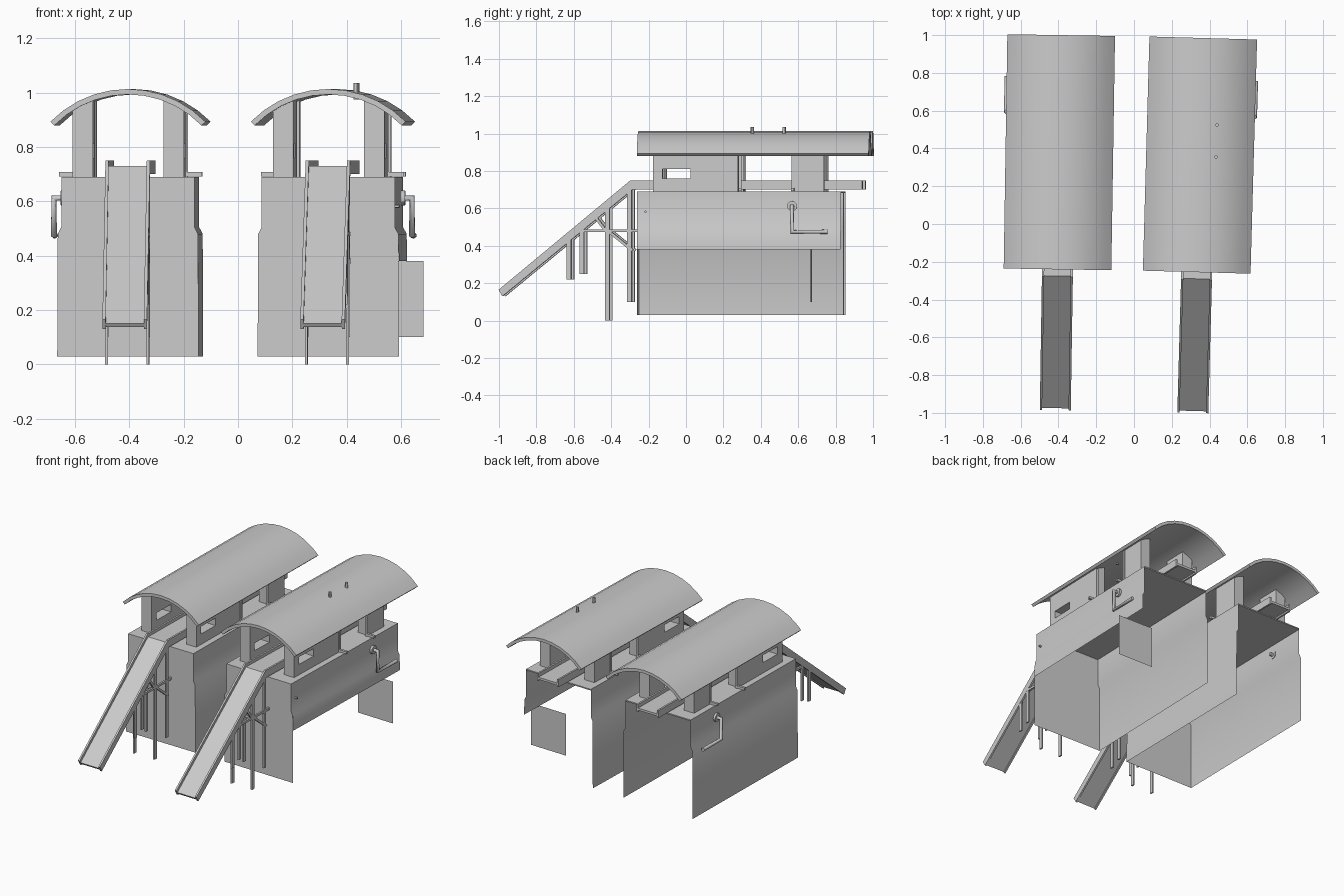
import bpy, bmesh, math
from mathutils import Matrix, Vector

if "Cube" in bpy.data.objects:
    bpy.data.objects.remove(bpy.data.objects["Cube"])


def mesh(name, M, verts, faces, solid=True):
    me = bpy.data.meshes.new(name)
    me.from_pydata([M @ Vector(v) for v in verts], [], faces)
    if solid:
        bm = bmesh.new()
        bm.from_mesh(me)
        bmesh.ops.recalc_face_normals(bm, faces=bm.faces)
        bm.to_mesh(me)
        bm.free()
    ob = bpy.data.objects.new(name, me)
    bpy.context.collection.objects.link(ob)
    return ob


def prism(name, M, pts, a, b, axis):
    """Extrude a profile along x (points are y,z) or along y (points are x,z)."""
    put = (lambda p, t: (t, p[0], p[1])) if axis == 'x' else (lambda p, t: (p[0], t, p[1]))
    n = len(pts)
    verts = [put(p, t) for t in (a, b) for p in pts]
    faces = [tuple(range(n)), tuple(range(2 * n - 1, n - 1, -1))]
    faces += [(i, (i + 1) % n, n + (i + 1) % n, n + i) for i in range(n)]
    return mesh(name, M, verts, faces)


def box(name, M, x0, x1, y0, y1, z0, z1):
    return prism(name, M, [(x0, z0), (x1, z0), (x1, z1), (x0, z1)], y0, y1, 'y')


def smooth(ob):
    bpy.ops.object.select_all(action='DESELECT')
    bpy.context.view_layer.objects.active = ob
    ob.select_set(True)
    bpy.ops.object.shade_smooth_by_angle(angle=math.radians(30))


def cylinder(name, M, loc, r, depth, axis='Z'):
    me = bpy.data.meshes.new(name)
    rot = Matrix.Rotation(math.pi / 2, 4, 'Y') if axis == 'X' else Matrix()
    bm = bmesh.new()
    bmesh.ops.create_cone(bm, cap_ends=True, segments=12, radius1=r, radius2=r,
                          depth=depth, matrix=M @ Matrix.Translation(loc) @ rot)
    bm.to_mesh(me)
    bm.free()
    ob = bpy.data.objects.new(name, me)
    bpy.context.collection.objects.link(ob)
    smooth(ob)


def pipe(name, M, pts, r):
    cu = bpy.data.curves.new(name, 'CURVE')
    cu.dimensions, cu.bevel_depth, cu.bevel_resolution, cu.use_fill_caps = '3D', r, 2, True
    sp = cu.splines.new('POLY')
    sp.points.add(len(pts) - 1)
    for p, c in zip(sp.points, pts):
        p.co = (*(M @ Vector(c)), 1)
    bpy.context.collection.objects.link(bpy.data.objects.new(name, cu))


def bar(name, M, p, q, w, x):
    """Slanted brace between two (y,z) points, square in section."""
    d = Vector((q[0] - p[0], q[1] - p[1])).normalized() * w / 2
    n = (-d.y, d.x)
    pts = [(p[0] + n[0], p[1] + n[1]), (q[0] + n[0], q[1] + n[1]),
           (q[0] - n[0], q[1] - n[1]), (p[0] - n[0], p[1] - n[1])]
    prism(name, M, pts, x - .006, x + .006, 'x')


def side_wall(name, M, s, bottom):
    # thin wall sheet that steps outward halfway down
    prof = [(.245, .69), (.245, .505), (.258, .48), (.26, bottom)]
    verts = [(s * x, y, z) for x, z in prof for y in (0, 1.09)]
    faces = [(2 * i, 2 * i + 1, 2 * i + 3, 2 * i + 2) for i in range(3)]
    if s > 0:
        faces = [f[::-1] for f in faces]
    smooth(mesh(name, M, verts, faces, solid=False))


def house(tag, x, y, angle, pipe_side, right_bottom):
    M = Matrix.Translation((x, y, 0)) @ Matrix.Rotation(math.radians(-angle), 4, 'Z')

    # arched roof
    R, half = .398, math.asin(.285 / .398)
    arc = [(-half + 2 * half * i / 10) for i in range(11)]
    ring = [(R * math.sin(a), 1.013 - R + R * math.cos(a)) for a in arc]
    r2 = R - .02
    ring += [(r2 * math.sin(a), 1.013 - R + r2 * math.cos(a)) for a in reversed(arc)]
    smooth(prism(tag + "_roof", M, ring, 0, 1.24, 'y'))

    # base walls, open at the back and underneath
    out = [(.245, .69), (.245, .505), (.258, .48), (.26, .03)]
    front = [(-a, 0, z) for a, z in out] + [(a, 0, z) for a, z in reversed(out)]
    mesh(tag + "_front_wall", M, front, [tuple(range(8))], solid=False)
    side_wall(tag + "_left_wall", M, -1, .03)
    side_wall(tag + "_right_wall", M, 1, right_bottom)
    box(tag + "_deck", M, -.245, .245, 0, 1.09, .682, .69)

    # roof-bearing side panels with window slots
    cutter = box(tag + "_window_cutter", M, -.4, .4, .135, .285, .76, .81)
    cutter.hide_render = True
    cutter.hide_viewport = True
    for s in (-1, 1):
        pts = [(s * .13, .69), (s * .205, .69), (s * .205, .937), (s * .13, .975)]
        panel = prism(tag + "_front_panel", M, pts, .085, .54, 'y')
        mod = panel.modifiers.new("window", 'BOOLEAN')
        mod.object, mod.operation, mod.solver = cutter, 'DIFFERENCE', 'EXACT'
        prism(tag + "_rear_panel", M, pts, .84, 1.0, 'y')
        # door rods with feet reaching the deck edge
        for v in (.55, .832):
            box(tag + "_door_rod", M, s * .2 - .008, s * .2 + .008, v - .008, v + .008, .69, .93)
            lo, hi = sorted((s * .2, s * .262))
            box(tag + "_rod_foot", M, lo, hi, v - .008, v + .008, .692, .708)

    # chute: channel through the house, then down to the front
    side = [(1.2, .75), (-.04, .75), (-.745, .165), (-.725, .13), (-.03, .70), (1.2, .70)]
    floor = [(1.2, .725), (-.035, .73), (-.735, .15), (-.727, .138), (-.03, .715), (1.2, .71)]
    prism(tag + "_chute_floor", M, floor, -.072, .072, 'x')
    for s in (-1, 1):
        a, b = sorted((s * .07, s * .082))
        prism(tag + "_chute_side", M, side, a, b, 'x')
        # chute legs and braces
        for v, z0, z1 in ((-.165, 0, .61), (-.045, .10, .70), (-.30, .25, .49), (-.37, .22, .43)):
            box(tag + "_chute_leg", M, s * .076 - .005, s * .076 + .005, v - .012, v + .012, z0, z1)
        bar(tag + "_long_brace", M, (-.3, .48), (0, .48), .015, s * .076)
        bar(tag + "_lower_brace", M, (-.16, .48), (-.03, .375), .015, s * .076)
        bar(tag + "_upper_brace", M, (-.165, .47), (-.225, .55), .015, s * .076)
    box(tag + "_cross_brace", M, -.076, .076, -.172, -.158, .472, .488)

    # drain pipe on the outer wall
    s = pipe_side
    pipe(tag + "_drain_pipe", M, [(s * .22, .83, .612), (s * .285, .83, .612),
                                  (s * .285, .83, .475), (s * .285, 1.02, .475)], .012)
    cylinder(tag + "_pipe_flange", M, (s * .25, .83, .612), .027, .02, 'X')
    return M


house("left_house", -.405, -.24, .9, -1, .03)
M = house("right_house", .332, -.255, 1.6, 1, .38)

# extras found on the right house only
for v in (.612, .782):
    cylinder("roof_vent", M, (.085, v, 1.005), .009, .06)
cylinder("wall_peg", M, (.25, .045, .582), .006, .02, 'X')
mesh("loose_panel", M, [(.06, .93, .10), (.325, .93, .10), (.325, .93, .38), (.06, .93, .38)],
     [(0, 1, 2, 3)], solid=False)
